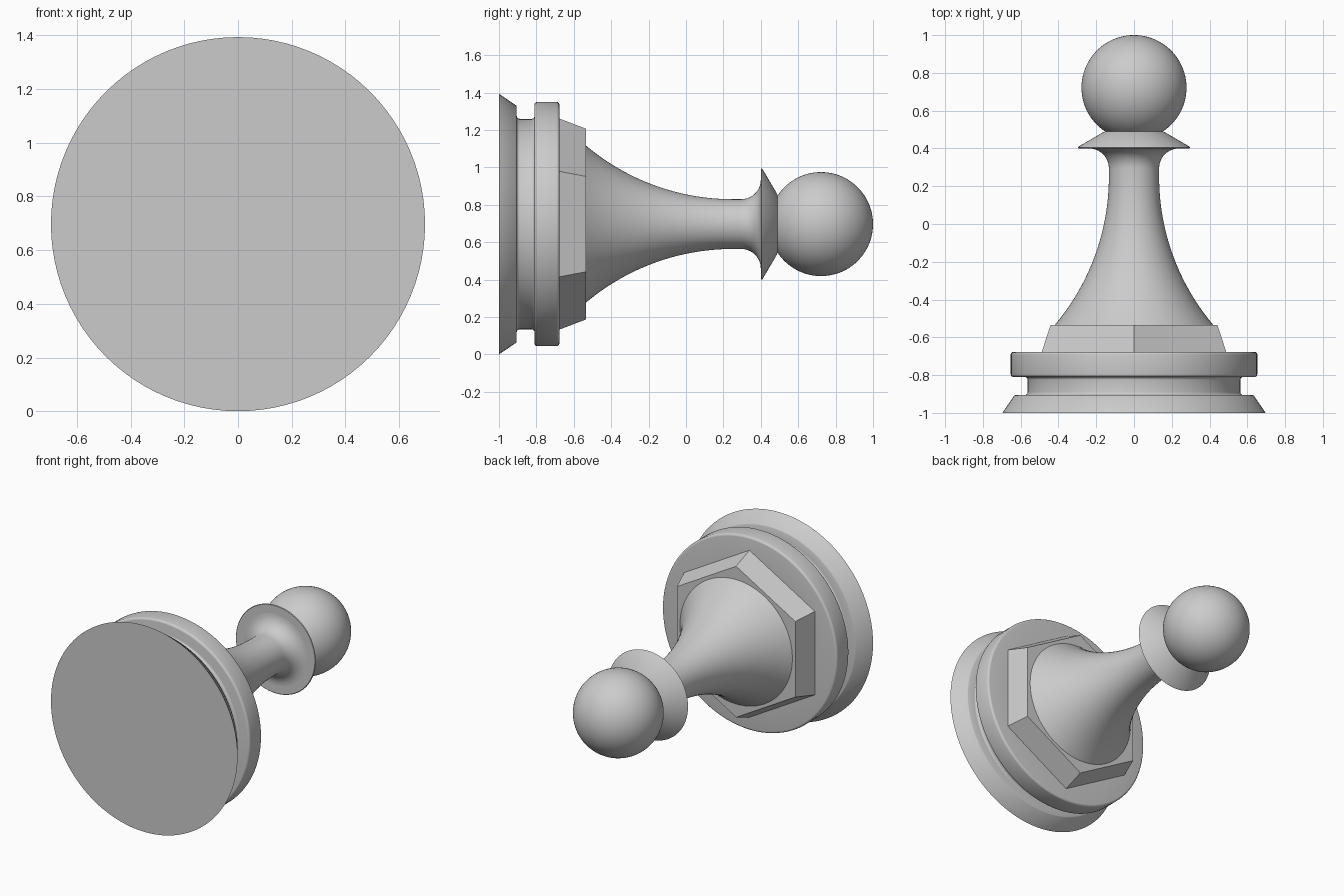
import bpy, bmesh, math
from mathutils import Matrix, Vector

cube = bpy.data.objects.get("Cube")
if cube:
    bpy.data.objects.remove(cube, do_unlink=True)

AXIS_Z = 0.697
SEGMENTS = 96

grey = bpy.data.materials.new("light_grey")
grey.use_nodes = True
colour = (0.6, 0.6, 0.6, 1)
grey.diffuse_color = colour
grey.node_tree.nodes["Principled BSDF"].inputs["Base Color"].default_value = colour


def finish(name, bm, smooth=True):
    """Turn a bmesh into a named, shaded object."""
    bmesh.ops.remove_doubles(bm, verts=bm.verts, dist=1e-5)
    bmesh.ops.recalc_face_normals(bm, faces=bm.faces)
    mesh = bpy.data.meshes.new(name)
    bm.to_mesh(mesh)
    bm.free()
    mesh.materials.append(grey)
    obj = bpy.data.objects.new(name, mesh)
    bpy.context.collection.objects.link(obj)
    bpy.ops.object.select_all(action="DESELECT")
    obj.select_set(True)
    bpy.context.view_layer.objects.active = obj
    if smooth:
        bpy.ops.object.shade_smooth_by_angle(angle=math.radians(30))
    return obj


def lathe(name, profile):
    """Spin (y, radius) points around the lengthwise axis."""
    bm = bmesh.new()
    verts = [bm.verts.new((0, y, AXIS_Z + r)) for y, r in profile]
    edges = [bm.edges.new(pair) for pair in zip(verts, verts[1:])]
    bmesh.ops.spin(bm, geom=verts + edges, cent=(0, 0, AXIS_Z), axis=(0, 1, 0),
                   angle=math.tau, steps=SEGMENTS, use_duplicate=False)
    obj = finish(name, bm)
    # Make sure that the open shells face outwards
    mesh = obj.data
    outward = sum(f.area * f.normal.dot(f.center - Vector((0, f.center.y, AXIS_Z)))
                  for f in mesh.polygons)
    if outward < 0:
        mesh.flip_normals()
    return obj


def arc(y, r, radius, start, end, steps):
    """Points on a circle; angles in degrees from the +y direction."""
    angles = [math.radians(start + (end - start) * i / steps) for i in range(steps + 1)]
    return [(y + radius * math.cos(a), r + radius * math.sin(a)) for a in angles]


# Flared foot, groove and rounded ring
lathe("base", [(-1, 0), (-1, 0.697), (-0.908, 0.634)]
      + [(-0.905, 0.628), (-0.905, 0.578)]
      + arc(-0.89, 0.578, 0.015, 180, 270, 4)
      + arc(-0.825, 0.578, 0.015, 270, 360, 4)
      + arc(-0.795, 0.638, 0.015, 180, 90, 4)
      + arc(-0.692, 0.638, 0.015, 90, 0, 4)
      + [(-0.677, 0.45)])

# Tapered six-sided plinth with a corner at the top
bm = bmesh.new()
bmesh.ops.create_cone(bm, cap_ends=True, segments=6, radius1=0.564, radius2=0.51,
                      depth=0.142, matrix=Matrix.Translation((0, -0.606, AXIS_Z))
                      @ Matrix.Rotation(-math.pi / 2, 4, "X"))
finish("hexagonal_plinth", bm, smooth=False)

# Concave stem that flares into the collar
SWEEP = 1.217
lathe("stem", arc(0.25, 0.133 + SWEEP, SWEEP, 270 - 40.2, 270, 28)
      + arc(0.295, 0.238, 0.105, 270, 360, 10))

# Thin collar
lathe("collar", [(0.4, 0.238), (0.4, 0.294), (0.404, 0.298), (0.41, 0.293),
                 (0.485, 0.165), (0.49, 0.153)])

# Round head
lathe("head", arc(0.722, 0, 0.278, 146.5, 0, 36))
